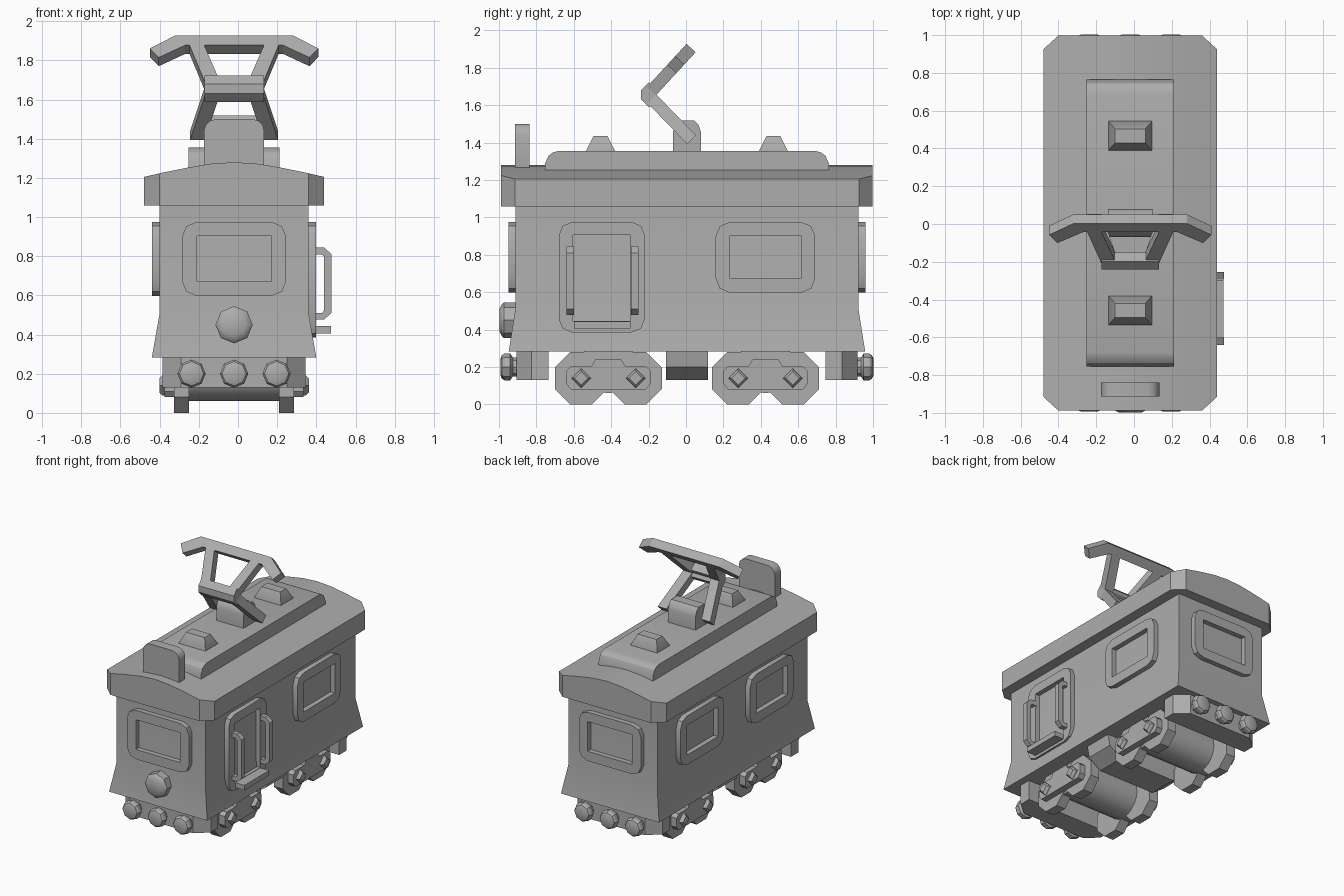
import bpy, bmesh, math
from mathutils import Vector as V

if "Cube" in bpy.data.objects:
    bpy.data.objects.remove(bpy.data.objects["Cube"])

CENTRE = V((-0.02, 0.005, 0))      # car body centre, all parts are relative to it
X, Y, Z = V((1, 0, 0)), V((0, 1, 0)), V((0, 0, 1))
grey = bpy.data.materials.new("plain grey")
grey.diffuse_color = (0.42, 0.42, 0.42, 1)
grey.use_nodes = True
grey.node_tree.nodes["Principled BSDF"].inputs["Base Color"].default_value = grey.diffuse_color


def finish(name, bm):
    bmesh.ops.remove_doubles(bm, verts=bm.verts, dist=1e-5)
    bmesh.ops.recalc_face_normals(bm, faces=bm.faces)
    me = bpy.data.meshes.new(name)
    bm.to_mesh(me)
    bm.free()
    me.materials.append(grey)
    ob = bpy.data.objects.new(name, me)
    bpy.context.collection.objects.link(ob)
    bpy.context.view_layer.objects.active = ob
    ob.select_set(True)
    bpy.ops.object.shade_smooth_by_angle(angle=math.radians(30))
    ob.select_set(False)
    return ob


def loft_bm(rings, caps=True):
    bm = bmesh.new()
    vs = [[bm.verts.new(V(p) + CENTRE) for p in r] for r in rings]
    n = len(vs[0])
    pairs = list(zip(vs, vs[1:])) if caps else list(zip(vs, vs[1:] + vs[:1]))
    for a, b in pairs:
        for i in range(n):
            j = (i + 1) % n
            bm.faces.new((a[i], a[j], b[j], b[i]))
    if caps:
        bm.faces.new(vs[0])
        bm.faces.new(vs[-1])
    return bm


def loft(name, rings, caps=True):
    return finish(name, loft_bm(rings, caps))


def ring(pts, o, u, v):
    return [V(o) + u * a + v * b for a, b in pts]


def prism(name, pts, o, u, v, w, w0, w1):
    return loft(name, [ring(pts, V(o) + w * d, u, v) for d in (w0, w1)])


def lathe(name, o, u, v, w, profile, sides=8, turn=0.0):
    circ = [(math.cos(turn + math.tau * i / sides), math.sin(turn + math.tau * i / sides)) for i in range(sides)]
    return loft(name, [ring([(a * r, b * r) for a, b in circ], V(o) + w * d, u, v) for d, r in profile])


def rect(hw, z0, z1, r=0.0, seg=2):
    pts = []
    for k, (cx, cz) in enumerate(((hw - r, z1 - r), (r - hw, z1 - r), (r - hw, z0 + r), (hw - r, z0 + r))):
        for i in range(seg + 1):
            a = math.pi / 2 * (k + i / seg)
            pts.append((cx + r * math.cos(a), cz + r * math.sin(a)))
    return pts


def frame(name, o, u, w, outer, inner):
    a, b = (0.038, -0.025)
    loft(name, [ring(p, V(o) + w * d, u, Z) for p, d in ((outer, a), (outer, b), (inner, b), (inner, a))], False)


def box(name, x0, x1, y0, y1, z0, z1):
    prism(name, [(x0, y0), (x1, y0), (x1, y1), (x0, y1)], (0, 0, 0), X, Y, Z, z0, z1)


def block(hx, hy, z, cy=0):
    return [(-hx, cy - hy, z), (hx, cy - hy, z), (hx, cy + hy, z), (-hx, cy + hy, z)]


# Body with flared skirt
loft("body", [block(0.42, 0.953, 0.283), block(0.38, 0.917, 0.51), block(0.38, 0.917, 1.1)])

# Arched roof with cut corners
arch = [(0.46, 1.205), (0.36, 1.228), (0.24, 1.252), (0.12, 1.272), (0, 1.28)]
arch = [(0.46, 1.058)] + arch + [(-x, z) for x, z in arch[-2::-1]] + [(-0.46, 1.058)]
bm = loft_bm([ring(arch, Y * d, X, Z) for d in (-0.993, 0.993)])
for sx in (-1, 1):
    for sy in (-1, 1):
        cut = bmesh.ops.bisect_plane(bm, geom=bm.verts[:] + bm.edges[:] + bm.faces[:], clear_outer=True,
                                     plane_co=V((sx * 0.46, sy * 0.92, 0)) + CENTRE, plane_no=(sx * 0.073, sy * 0.08, 0))
        bmesh.ops.contextual_create(bm, geom=[e for e in cut["geom_cut"] if isinstance(e, bmesh.types.BMEdge)])
finish("roof", bm)

# Raised roof panel and vents
half = [(0.76, 1.2), (0.76, 1.285), (0.74, 1.33), (0.715, 1.348), (0.685, 1.355)]
prism("roof_panel", half + [(-y, z) for y, z in half[::-1]], (0, 0, 0), Y, Z, X, -0.232, 0.232)
for cy in (-0.462, 0.462):
    loft("roof_vent", [block(0.115, 0.077, 1.34, cy), block(0.115, 0.077, 1.355, cy), block(0.08, 0.037, 1.435, cy)])

# Front sign board
prism("front_sign", rect(0.154, 1.2, 1.5, 0.06, 3), (0, 0, 0), X, Z, Y, -0.918, -0.843)

# Current collector: base, two legs, elbow, two arms, contact bar
prism("collector_base", [(-0.075, 1.34), (0.075, 1.34), (0.075, 1.455), (0.062, 1.495), (0.038, 1.518),
                         (-0.038, 1.518), (-0.062, 1.495), (-0.075, 1.455)], (0, 0, 0), Y, Z, X, -0.117, 0.117)
elbow = V((0, -0.208, 1.655))
up, down = V((0, 0.677, 0.736)), V((0, 0.697, -0.717))
T = 0.033
for s in (-1, 1):
    prism("collector_leg", [(s * 0.15, 0.02), (s * 0.075, 0.02), (s * 0.15, 0.334), (s * 0.225, 0.334)],
          elbow, X, down, X.cross(down), -T, T)
    prism("collector_arm", [(s * 0.15, 0.02), (s * 0.075, 0.03), (s * 0.155, 0.28), (s * 0.23, 0.28)],
          elbow, X, up, X.cross(up), -T, T)
prism("collector_elbow", [(-0.245, 1.68), (-0.245, 1.63), (-0.203, 1.588), (-0.155, 1.63),
                          (-0.17, 1.655), (-0.155, 1.68), (-0.203, 1.722)], (0, 0, 0), Y, Z, X, -0.152, 0.152)
bar = [(0.3, 0.34), (0.43, 0.25), (0.385, 0.187), (0.25, 0.272)]
prism("contact_bar", bar + [(-a, b) for a, b in bar[::-1]], elbow, X, up, X.cross(up), -T, T)

# Window frames
outer, inner = rect(0.266, 0.597, 0.975, 0.075), rect(0.19, 0.672, 0.902)
for s in (-1, 1):
    frame("end_window", (0, s * 0.917, 0), X, Y * s, outer, inner)
frame("right_window", (0.38, 0.42, 0), Y, X, outer, inner)
for cy in (-0.43, 0.42):
    frame("left_window", (-0.38, cy, 0), Y, -X, outer, inner)

# Door with step and grab handles
frame("door_frame", (0.38, -0.455, 0), Y, X, rect(0.23, 0.385, 0.975, 0.07), rect(0.153, 0.445, 0.905))
box("door_step", 0.37, 0.495, -0.605, -0.302, 0.405, 0.443)
handle_out = [(0.4, 0.845), (0.46, 0.845), (0.497, 0.81), (0.497, 0.51), (0.46, 0.477), (0.4, 0.477)]
handle_in = [(0.4, 0.81), (0.45, 0.81), (0.46, 0.795), (0.46, 0.525), (0.45, 0.51), (0.4, 0.51)]
for y0 in (-0.645, -0.3):
    prism("grab_handle", handle_out + handle_in[::-1], (0, 0, 0), X, Z, Y, y0, y0 + 0.04)

# Headlight
lathe("headlight", (0, 0, 0.45), X, Z, -Y, [(0.9, 0.095), (0.978, 0.095), (0.99, 0.085), (1.003, 0.06)])

# Bumpers and buffers at both ends
for s in (-1, 1):
    prism("bumper", [(-0.365, s * 0.74), (-0.365, s * 0.83), (-0.27, s * 0.912), (0.27, s * 0.912),
                     (0.365, s * 0.83), (0.365, s * 0.74)], (0, 0, 0), X, Y, Z, 0.13, 0.3)
    for x in (-0.217, 0, 0.217):
        lathe("buffer", (x, 0, 0.2), X, Z, Y * s,
              [(0.9, 0.05), (0.93, 0.05), (0.945, 0.072), (0.975, 0.072), (0.99, 0.062), (0.997, 0.045)])

# Box under the floor
loft("underfloor_box", [block(0.24, 0.113, 0.13), block(0.34, 0.113, 0.2), block(0.36, 0.113, 0.3)])

# Bogies: drum, wheels, side frames and axle caps
plate = [(0.2, 0.08), (0.225, 0.11), (0.225, 0.18), (0.2, 0.205), (0.09, 0.205), (0.07, 0.24)]
plate = plate + [(-y, z) for y, z in plate[::-1]]
for cy in (-0.42, 0.42):
    lathe("bogie_drum", (0, cy, 0.21), Y, Z, X, [(-0.3, 0.15), (0.3, 0.15)], 20)
    for s in (-1, 1):
        prism("side_frame", plate, (0, cy, 0), Y, Z, X * s, 0.29, 0.355)
        for dy in (-0.146, 0.146):
            o = (0, cy + dy, 0.14)
            lathe("wheel", o, Y, Z, X * s, [(0.23, 0.1515), (0.307, 0.1515)], 8, math.pi / 8)
            lathe("axle_cap", o, Y, Z, X * s, [(0.34, 0.052), (0.365, 0.052), (0.382, 0.036)], 4)
